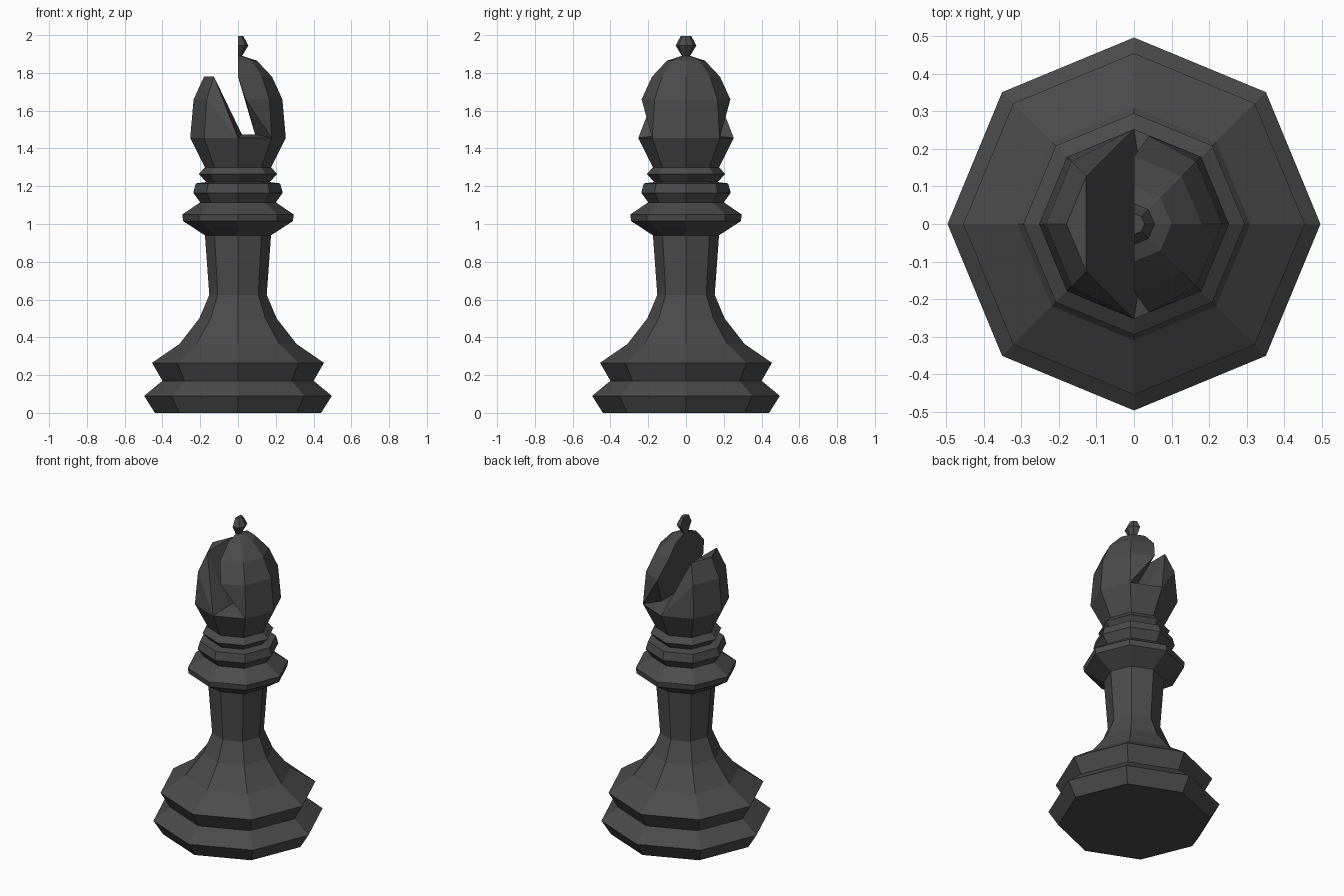
import bpy, bmesh
from math import cos, sin, pi

if "Cube" in bpy.data.objects:
    bpy.data.objects.remove(bpy.data.objects["Cube"])

N = 8
bm = bmesh.new()


def vert(r, z, i):
    return bm.verts.new((r * cos(2 * pi * i / N), r * sin(2 * pi * i / N), z))


def arc(r, z, indices):
    """Dictionary of ring vertices, keyed by octagon corner."""
    return {i: vert(r, z, i) for i in indices}


def bridge(lower, upper, indices):
    for a, b in zip(indices, indices[1:]):
        bm.faces.new((lower[a], lower[b], upper[b], upper[a]))


# Base, stem, collars and lower head: full octagonal lathe
profile = [(.44, 0), (.497, .09), (.40, .17), (.455, .265), (.31, .365),
           (.205, .5), (.152, .625), (.175, .94), (.29, 1.015), (.295, 1.05),
           (.20, 1.115), (.237, 1.165), (.223, 1.215), (.168, 1.222),
           (.208, 1.265), (.175, 1.30), (.253, 1.455)]
rings = [arc(r, z, range(N)) for r, z in profile]
loop = list(range(N)) + [0]
for lo, hi in zip(rings, rings[1:]):
    bridge(lo, hi, loop)
bm.faces.new([rings[0][i] for i in reversed(range(N))])
brim = {i: rings[-1][i % N] for i in range(-2, 7)}

# Tall half of the head with its half finial (x > 0)
right = range(-2, 3)
tall_profile = [(.235, 1.66), (.18, 1.78), (.10, 1.865), (.022, 1.89),
                (.055, 1.945), (.028, 1.995)]
tall = [arc(r, z, right) for r, z in tall_profile]
for s in (2, -2):
    tall[0][s].co.x = .04
bridge(brim, tall[0], range(-1, 2))
for lo, hi in zip(tall, tall[1:]):
    bridge(lo, hi, right)
for s in (1, -1):
    bm.faces.new((brim[s], tall[0][s], tall[0][2 * s]))
for lo, hi in zip(tall[1:], tall[2:]):
    bm.faces.new((lo[2], lo[-2], hi[-2], hi[2]))
bm.faces.new([tall[-1][i] for i in right])

# Short half of the head (x < 0), flat on top
left = range(3, 6)
low = [arc(r, z, left) for r, z in ((.235, 1.66), (.18, 1.78))]
bridge(brim, low[0], left)
bridge(low[0], low[1], left)
bm.faces.new([low[1][i] for i in left])

# Slanted slot between the halves
w = .12
slot_r = {s: bm.verts.new((.09, s * w, 1.475)) for s in (1, -1)}
slot_l = {s: bm.verts.new((.02, s * w, 1.475)) for s in (1, -1)}
tip = {1: low[1][3], -1: low[1][5]}
shoulder = {1: low[0][3], -1: low[0][5]}
corner = {1: brim[3], -1: brim[5]}
for s in (1, -1):
    edge = brim[2 * s]
    bm.faces.new((edge, corner[s], shoulder[s]))
    bm.faces.new((edge, shoulder[s], tip[s]))
    bm.faces.new((edge, tip[s], slot_l[s]))
    bm.faces.new((edge, slot_l[s], slot_r[s], brim[s]))
    bm.faces.new((tall[0][2 * s], brim[s], slot_r[s]))
    bm.faces.new((tall[1][2 * s], tall[0][2 * s], slot_r[s]))
bm.faces.new((tall[1][2], tall[1][-2], slot_r[-1], slot_r[1]))
bm.faces.new((slot_r[1], slot_r[-1], slot_l[-1], slot_l[1]))
bm.faces.new((slot_l[1], slot_l[-1], tip[-1], tip[1]))

bmesh.ops.recalc_face_normals(bm, faces=bm.faces)
mesh = bpy.data.meshes.new("chess_bishop")
bm.to_mesh(mesh)
bm.free()
obj = bpy.data.objects.new("chess_bishop", mesh)
bpy.context.collection.objects.link(obj)

# Dark finish
mat = bpy.data.materials.new("dark_grey")
mat.diffuse_color = (.07, .07, .07, 1)
mat.use_nodes = True
mat.node_tree.nodes["Principled BSDF"].inputs["Base Color"].default_value = mat.diffuse_color
mesh.materials.append(mat)
